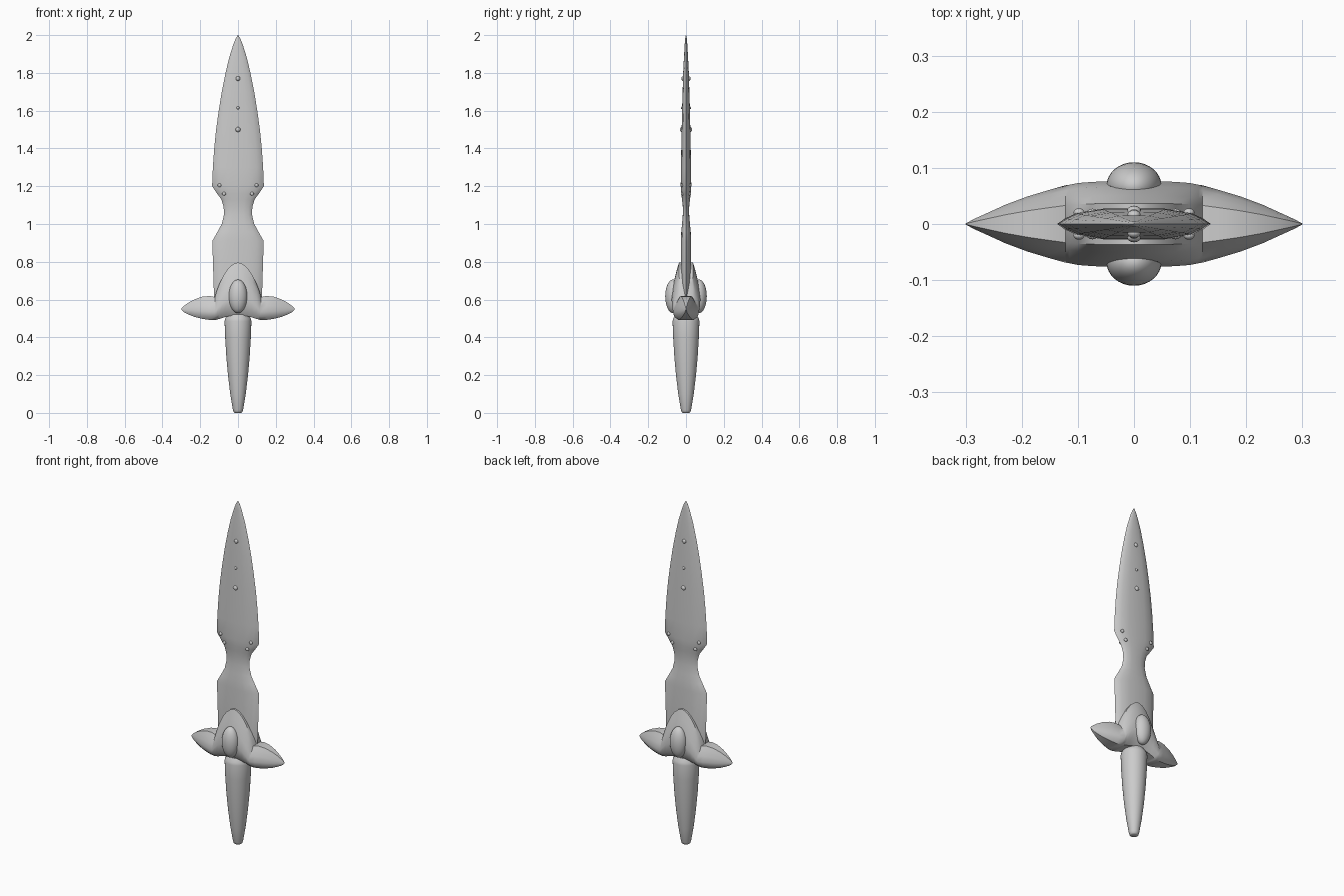
import bpy, bmesh, math
from mathutils import Matrix

cube = bpy.data.objects.get("Cube")
if cube:
    bpy.data.objects.remove(cube, do_unlink=True)

steel = bpy.data.materials.new("grey_steel")
steel.use_nodes = True
GREY = (0.6, 0.6, 0.6, 1)
steel.diffuse_color = GREY
steel.node_tree.nodes["Principled BSDF"].inputs["Base Color"].default_value = GREY


def finish(name, bm, angle=35):
    """Turn a bmesh into a smooth-shaded steel object."""
    bmesh.ops.remove_doubles(bm, verts=bm.verts, dist=1e-5)
    bmesh.ops.recalc_face_normals(bm, faces=bm.faces)
    mesh = bpy.data.meshes.new(name)
    bm.to_mesh(mesh)
    bm.free()
    mesh.materials.append(steel)
    obj = bpy.data.objects.new(name, mesh)
    bpy.context.collection.objects.link(obj)
    bpy.ops.object.select_all(action="DESELECT")
    obj.select_set(True)
    bpy.context.view_layer.objects.active = obj
    bpy.ops.object.shade_smooth_by_angle(angle=math.radians(angle))
    return obj


def loft(name, rings, angle=35):
    """Skin a list of closed rings and cap both ends."""
    bm = bmesh.new()
    loops = [[bm.verts.new(p) for p in ring] for ring in rings]
    n = len(loops[0])
    for a, b in zip(loops, loops[1:]):
        for i in range(n):
            j = (i + 1) % n
            bm.faces.new((a[i], a[j], b[j], b[i]))
    bm.faces.new(loops[0])
    bm.faces.new(loops[-1])
    return finish(name, bm, angle)


def ball(name, centre, radii, segments, rings):
    bm = bmesh.new()
    bmesh.ops.create_uvsphere(
        bm, u_segments=segments, v_segments=rings, radius=1,
        matrix=Matrix.Translation(centre) @ Matrix.Diagonal((*radii, 1)))
    return finish(name, bm, 60)


def interp(table, column, key):
    for a, b in zip(table, table[1:]):
        if key <= b[0]:
            f = (key - a[0]) / (b[0] - a[0])
            return a[column] + f * (b[column] - a[column])
    return table[-1][column]


# Blade: height, half width, half thickness
BLADE = [
    (0.56, 0.125, 0.026), (0.65, 0.128, 0.026), (0.91, 0.136, 0.027),
    (0.96, 0.108, 0.025), (1.0, 0.086, 0.021), (1.05, 0.074, 0.017),
    (1.09, 0.076, 0.017), (1.13, 0.088, 0.021), (1.16, 0.11, 0.025),
    (1.2, 0.137, 0.028), (1.3, 0.133, 0.027), (1.4, 0.126, 0.025),
    (1.5, 0.116, 0.023), (1.6, 0.102, 0.021), (1.7, 0.086, 0.018),
    (1.8, 0.066, 0.015), (1.88, 0.047, 0.011), (1.95, 0.025, 0.007),
    (1.98, 0.013, 0.005), (2.0, 0.001, 0.001)]
ACROSS = [-1, -0.9, -0.75, -0.4, 0, 0.4, 0.75, 0.9]


def bulge(u):
    return 1 - abs(u) ** 4


loft("blade", [
    [(w * u, -t * bulge(u), z) for u in ACROSS] +
    [(-w * u, t * bulge(u), z) for u in ACROSS]
    for z, w, t in BLADE])

# Guard: x, bottom, top, half depth, mirrored to the other wing
GUARD = [
    (0, 0.515, 0.797, 0.077), (0.025, 0.515, 0.788, 0.077),
    (0.05, 0.512, 0.767, 0.076), (0.075, 0.505, 0.732, 0.075),
    (0.1, 0.497, 0.68, 0.073), (0.115, 0.493, 0.64, 0.07),
    (0.122, 0.492, 0.613, 0.069), (0.15, 0.492, 0.619, 0.061),
    (0.19, 0.498, 0.615, 0.049), (0.23, 0.508, 0.601, 0.034),
    (0.265, 0.522, 0.582, 0.018), (0.285, 0.532, 0.567, 0.009),
    (0.3, 0.546, 0.552, 0.001)]
SECTION = [(0, 0.58), (0.14, 0.9), (0.35, 1), (0.6, 0.87), (0.83, 0.66), (1, 0.48)]
wings = [(-x, b, t, d) for x, b, t, d in GUARD[:0:-1]] + GUARD
loft("guard", [
    [(x, -d * k, b + v * (t - b)) for v, k in SECTION] +
    [(x, d * k, b + v * (t - b)) for v, k in reversed(SECTION)]
    for x, b, t, d in wings], 40)

# Round tapered grip: height, radius
GRIP = [(0, 0.017), (0.004, 0.023), (0.015, 0.027), (0.1, 0.041), (0.2, 0.053),
        (0.3, 0.062), (0.4, 0.068), (0.485, 0.071), (0.5, 0.068), (0.52, 0.055)]
SIDES = 32
loft("grip", [
    [(r * math.cos(math.tau * i / SIDES), r * math.sin(math.tau * i / SIDES), z)
     for i in range(SIDES)] for z, r in GRIP], 50)

# Oval gems and blade studs on both faces: x, height, radius
STUDS = [(0, 1.77, 0.012), (0, 1.615, 0.008), (0, 1.5, 0.013),
         (0.098, 1.205, 0.01), (-0.098, 1.205, 0.01),
         (0.074, 1.16, 0.01), (-0.074, 1.16, 0.01)]
for side, label in ((-1, "front"), (1, "back")):
    ball(label + "_gem", (0, side * 0.068, 0.617), (0.049, 0.042, 0.089), 32, 16)
    for number, (x, z, r) in enumerate(STUDS, 1):
        y = interp(BLADE, 2, z) * bulge(x / interp(BLADE, 1, z))
        ball(f"{label}_stud_{number}", (x, side * y, z), (r, r * 0.75, r), 12, 8)
